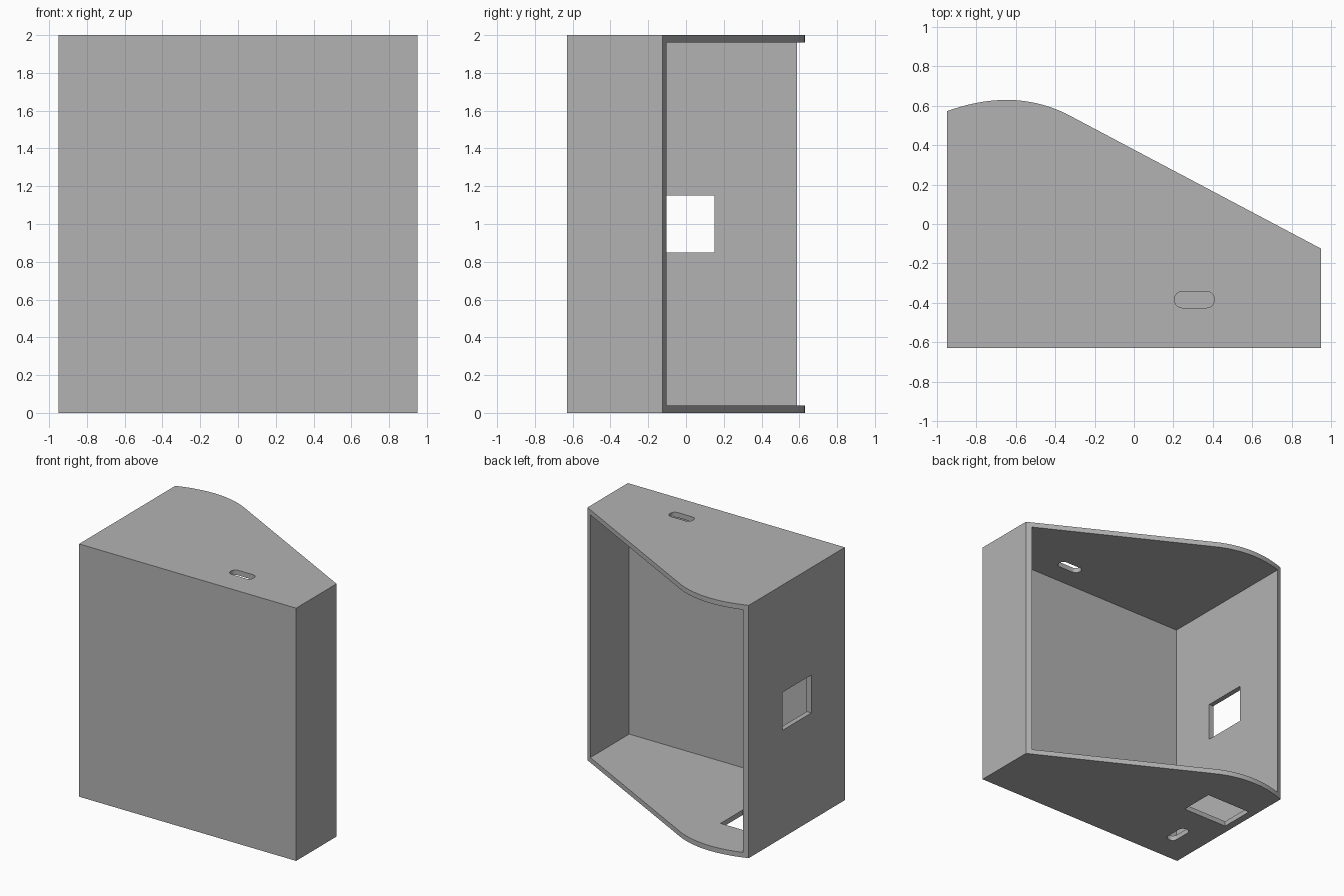
import bpy
import bmesh
import math
from mathutils import Vector
from mathutils.geometry import interpolate_bezier

if "Cube" in bpy.data.objects:
    bpy.data.objects.remove(bpy.data.objects["Cube"], do_unlink=True)

WALL = 0.04
HEIGHT = 2.0
SIDE, FRONT = 0.95, -0.63

grey = bpy.data.materials.new("plain_grey")
grey.use_nodes = True
colour = (0.45, 0.45, 0.45, 1)
grey.diffuse_color = colour
grey.node_tree.nodes["Principled BSDF"].inputs["Base Color"].default_value = colour


def prism(name, outline, low, high):
    """Extrude a flat xy outline from z = low to z = high."""
    bm = bmesh.new()
    base = bm.faces.new([bm.verts.new((x, y, low)) for x, y in outline])
    top = bmesh.ops.extrude_face_region(bm, geom=[base])["geom"]
    moved = [v for v in top if isinstance(v, bmesh.types.BMVert)]
    bmesh.ops.translate(bm, verts=moved, vec=(0, 0, high - low))
    bmesh.ops.recalc_face_normals(bm, faces=bm.faces)
    mesh = bpy.data.meshes.new(name)
    bm.to_mesh(mesh)
    bm.free()
    mesh.materials.append(grey)
    obj = bpy.data.objects.new(name, mesh)
    bpy.context.collection.objects.link(obj)
    return obj


def rectangle(x0, x1, y0, y1):
    return [(x0, y0), (x1, y0), (x1, y1), (x0, y1)]


def rounded_slot(cx, cy, length, width, radius, steps=8):
    """Rounded rectangle, counter-clockwise."""
    points = []
    dx, dy = length / 2 - radius, width / 2 - radius
    for i, (sx, sy) in enumerate([(1, 1), (-1, 1), (-1, -1), (1, -1)]):
        for s in range(steps + 1):
            a = (i + s / steps) * math.pi / 2
            points.append((cx + sx * dx + radius * math.cos(a),
                           cy + sy * dy + radius * math.sin(a)))
    return points


def cut(target, cutter):
    mod = target.modifiers.new(cutter.name, 'BOOLEAN')
    mod.operation = 'DIFFERENCE'
    mod.solver = 'EXACT'
    mod.object = cutter
    bpy.context.view_layer.objects.active = target
    bpy.ops.object.modifier_apply(modifier=mod.name)
    bpy.data.objects.remove(cutter, do_unlink=True)


# Outer profile: straight front and sides, sloping back that ends in a curve
curve = interpolate_bezier(Vector((-0.35, 0.563)), Vector((-0.55, 0.657)),
                           Vector((-0.75, 0.645)), Vector((-SIDE, 0.573)), 28)
profile = [(-SIDE, FRONT), (SIDE, FRONT), (SIDE, -0.125)]
profile += [(p.x, p.y) for p in curve]
housing = prism("housing", profile, 0, HEIGHT)

# Hollow interior, open along the back
inner = SIDE - WALL
cut(housing, prism("cavity", rectangle(-inner, inner, FRONT + WALL, 1),
                   WALL, HEIGHT - WALL))

# Window in the tall side wall
cut(housing, prism("side_window", rectangle(-1.1, -0.8, -0.21, 0.15), 0.85, 1.15))

# Rectangular opening and slot in the floor
cut(housing, prism("floor_opening", rectangle(-0.89, -0.495, 0, 0.275), -0.1, 0.1))
cut(housing, prism("floor_slot", rounded_slot(-0.7, -0.325, 0.083, 0.2, 0.037), -0.1, 0.1))

# Slot in the top plate
cut(housing, prism("top_slot", rounded_slot(0.307, -0.384, 0.2, 0.083, 0.037), 1.9, 2.1))

# Smooth the curves, keep the corners crisp
bpy.ops.object.select_all(action='DESELECT')
housing.select_set(True)
bpy.context.view_layer.objects.active = housing
bpy.ops.object.shade_smooth_by_angle(angle=math.radians(30))
